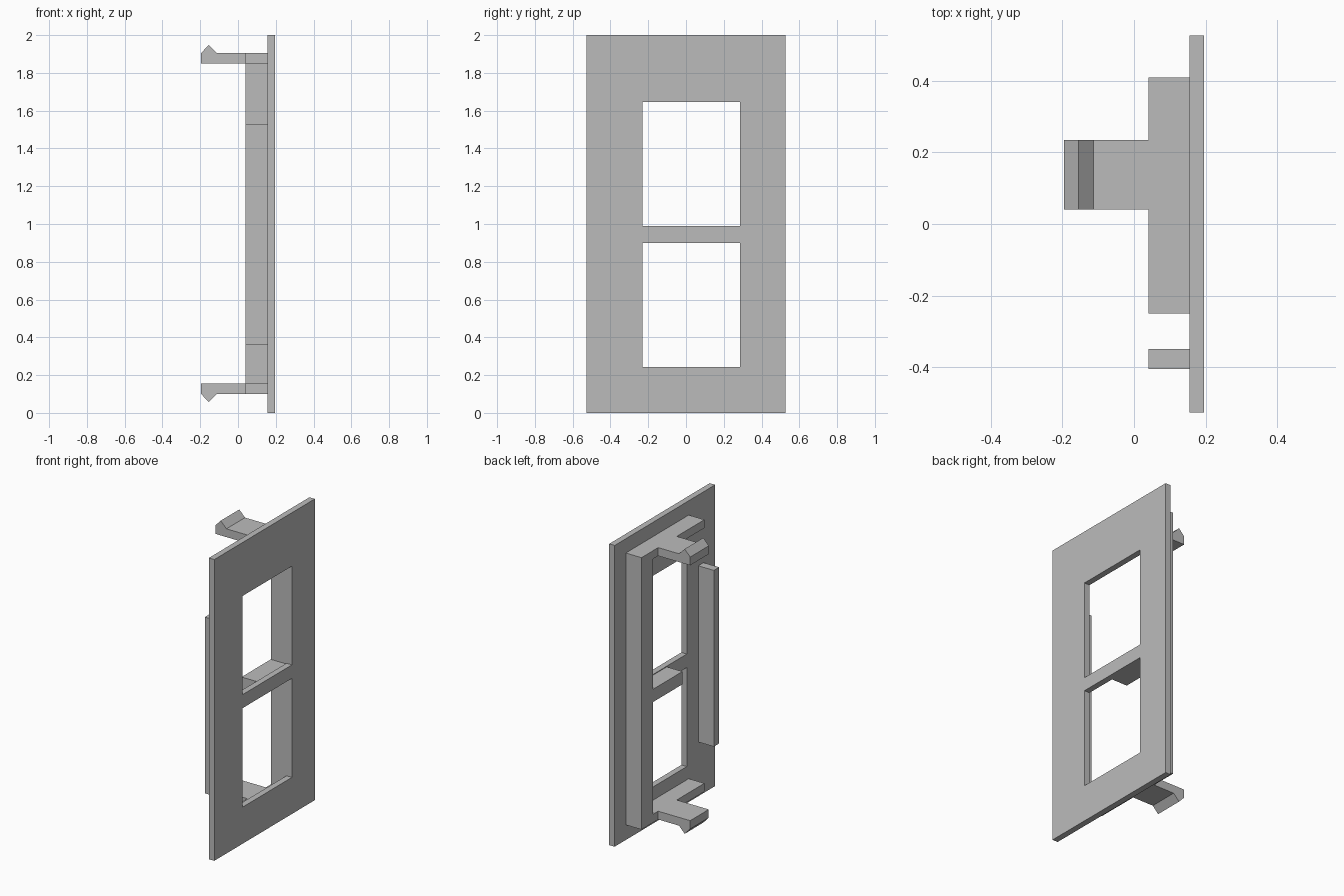
import bpy, bmesh

old = bpy.data.objects.get("Cube")
if old:
    bpy.data.objects.remove(old, do_unlink=True)

grey = bpy.data.materials.new("plain grey")
grey.use_nodes = True
colour = (0.5, 0.5, 0.5, 1)
grey.diffuse_color = colour
grey.node_tree.nodes["Principled BSDF"].inputs["Base Color"].default_value = colour


def finish(name, bm):
    bmesh.ops.recalc_face_normals(bm, faces=bm.faces)
    mesh = bpy.data.meshes.new(name)
    bm.to_mesh(mesh)
    bm.free()
    mesh.materials.append(grey)
    ob = bpy.data.objects.new(name, mesh)
    bpy.context.collection.objects.link(ob)
    return ob


def extrude(bm, faces, offset):
    """Give flat faces a thickness, keeping the start faces as a cap."""
    ret = bmesh.ops.extrude_face_region(bm, geom=faces, use_keep_orig=True)
    verts = [g for g in ret["geom"] if isinstance(g, bmesh.types.BMVert)]
    bmesh.ops.translate(bm, verts=verts, vec=offset)


def prism(name, profile, y0, y1):
    """Extrude an x-z outline along y."""
    bm = bmesh.new()
    face = bm.faces.new([bm.verts.new((x, y0, z)) for x, z in profile])
    extrude(bm, [face], (0, y1 - y0, 0))
    return finish(name, bm)


def box(name, xs, ys, zs):
    (x0, x1), (z0, z1) = xs, zs
    return prism(name, [(x0, z0), (x1, z0), (x1, z1), (x0, z1)], *ys)


# Main plate: a grid of cells with the two windows left out
BACK, FRONT = 0.155, 0.195
ys = [-0.527, -0.23, 0.287, 0.527]
zs = [0, 0.243, 0.90, 0.99, 1.645, 2]
windows = {(1, 1), (1, 3)}
bm = bmesh.new()
grid = [[bm.verts.new((BACK, y, z)) for z in zs] for y in ys]
cells = [bm.faces.new((grid[i][j], grid[i + 1][j], grid[i + 1][j + 1], grid[i][j + 1]))
         for i in range(len(ys) - 1) for j in range(len(zs) - 1)
         if (i, j) not in windows]
extrude(bm, cells, (FRONT - BACK, 0, 0))
bmesh.ops.dissolve_limit(bm, angle_limit=0.01, verts=bm.verts, edges=bm.edges)
finish("face_plate", bm)

# Ribs behind the plate
RIB = (0.04, BACK)
LOW, HIGH, THICK = 0.10, 1.905, 0.055
box("tall_side_rib", RIB, (0.287, 0.41), (LOW, HIGH))
box("short_side_rib", RIB, (-0.405, -0.35), (0.36, 1.53))
box("middle_shelf", RIB, (-0.02, 0.287), (0.90, 0.985))

# Upper and lower shelves, each with a hooked clip, mirrored about mid height
hook = [(RIB[0], HIGH - THICK), (RIB[0], HIGH), (-0.113, HIGH),
        (-0.155, 1.948), (-0.195, HIGH), (-0.195, HIGH - THICK)]
for label, flip in (("upper", False), ("lower", True)):
    def place(z):
        return LOW + HIGH - z if flip else z
    box(label + "_shelf", RIB, (-0.25, 0.287), sorted((place(HIGH - THICK), place(HIGH))))
    prism(label + "_hook_clip", [(x, place(z)) for x, z in hook], 0.04, 0.235)
